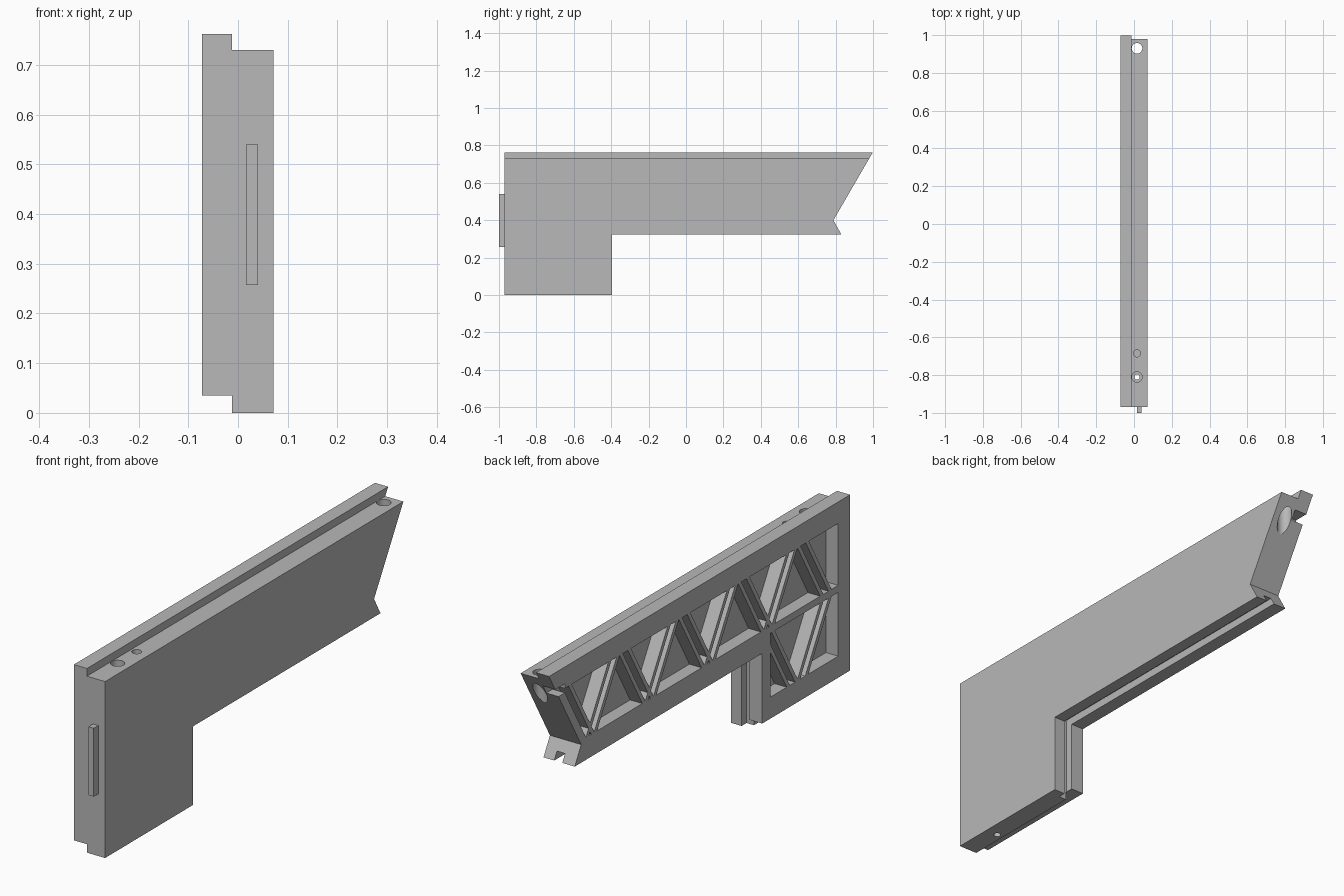
import bpy, bmesh, math

cube = bpy.data.objects.get("Cube")
if cube:
    bpy.data.objects.remove(cube, do_unlink=True)

grey = bpy.data.materials.new("plain grey")
grey.use_nodes = True
COLOUR = (0.48, 0.48, 0.48, 1)
grey.diffuse_color = COLOUR
grey.node_tree.nodes["Principled BSDF"].inputs["Base Color"].default_value = COLOUR

LEFT, RIGHT, STEP = -0.072, 0.071, -0.012   # side faces and lap joint
FLOOR = -0.016                              # bottom of the lattice pockets
TAN = math.tan(math.radians(30))


def finish(name, bm):
    bmesh.ops.recalc_face_normals(bm, faces=bm.faces)
    mesh = bpy.data.meshes.new(name)
    bm.to_mesh(mesh)
    bm.free()
    mesh.materials.append(grey)
    obj = bpy.data.objects.new(name, mesh)
    bpy.context.collection.objects.link(obj)
    return obj


def prism(name, outline, x0, x1):
    """Extrude a (y, z) outline from x0 to x1."""
    bm = bmesh.new()
    face = bm.faces.new([bm.verts.new((x0, y, z)) for y, z in outline])
    grown = bmesh.ops.extrude_face_region(bm, geom=[face])["geom"]
    verts = [v for v in grown if isinstance(v, bmesh.types.BMVert)]
    bmesh.ops.translate(bm, verts=verts, vec=(x1 - x0, 0, 0))
    return finish(name, bm)


def box(name, x0, x1, y0, y1, z0, z1):
    return prism(name, [(y0, z0), (y1, z0), (y1, z1), (y0, z1)], x0, x1)


def cylinder(name, x, y, radius, z0, z1):
    bm = bmesh.new()
    bmesh.ops.create_cone(bm, cap_ends=True, segments=32, radius1=radius,
                          radius2=radius, depth=z1 - z0)
    bmesh.ops.translate(bm, verts=bm.verts, vec=(x, y, (z0 + z1) / 2))
    return finish(name, bm)


# Main panel with its slanted, notched back end
panel = prism("panel", [(-0.97, 0), (-0.395, 0), (-0.395, 0.325), (0.83, 0.325),
                        (0.788, 0.4), (0.998, 0.762), (-0.97, 0.762)], LEFT, RIGHT)

# Lattice layout
MID, PITCH, FIRST = 0.402, 0.3875, 0.73
UPPER, LOWER = (0.417, 0.673), (0.124, 0.388)
FRONT_EDGE = -0.892


def slant(node, z):
    return node + TAN * (z - MID)


cutters = [
    # Lap joint steps
    box("top_step_cutter", STEP, 0.2, -1.2, 1.2, 0.73, 0.9),
    box("bottom_step_cutter", -0.2, STEP, -1.2, 0, -0.1, 0.035),
    # Groove under the arm and down the inner edge
    box("arm_groove_cutter", -0.015, 0.022, -0.427, 1.0, 0.2, 0.357),
    box("edge_groove_cutter", -0.015, 0.022, -0.427, -0.3, -0.1, 0.3),
    # Bolt holes
    cylinder("back_hole_cutter", 0.016, 0.93, 0.028, 0.45, 0.9),
    cylinder("counterbore_cutter", 0.016, -0.81, 0.027, 0.63, 0.9),
    cylinder("through_hole_cutter", 0.016, -0.81, 0.014, -0.1, 0.7),
    cylinder("pin_hole_cutter", 0.016, -0.685, 0.019, 0.63, 0.9),
    # Nut slot at the back end
    box("nut_slot_cutter", -0.2, -0.016, 0.895, 1.2, 0.655, 0.692),
    # Lattice pockets
    prism("upper_pocket_cutter",
          [(FRONT_EDGE, UPPER[0]), (slant(FIRST, UPPER[0]) + 0.018, UPPER[0]),
           (slant(FIRST, UPPER[1]) + 0.018, UPPER[1]), (FRONT_EDGE, UPPER[1])],
          -0.2, FLOOR),
    box("lower_pocket_cutter", -0.2, FLOOR, FRONT_EDGE, -0.448, *LOWER),
]
for cutter in cutters:
    mod = panel.modifiers.new(cutter.name, "BOOLEAN")
    mod.operation = "DIFFERENCE"
    mod.solver = "EXACT"
    mod.object = cutter
    cutter.hide_render = True

# Apply the cuts and drop the cutters
bpy.context.view_layer.update()
graph = bpy.context.evaluated_depsgraph_get()
cut_mesh = bpy.data.meshes.new_from_object(panel.evaluated_get(graph))
panel.modifiers.clear()
panel.data = cut_mesh
panel.data.materials.clear()
panel.data.materials.append(grey)
for cutter in cutters:
    bpy.data.objects.remove(cutter, do_unlink=True)


# Diagonal ribs in pairs with a slit between them
def strut(name, node, node_z, lean, span, offsets=(-0.027, 0.027)):
    z0, z1 = span[0] - 0.003, span[1] + 0.003
    for i, offset in enumerate(offsets):
        def at(z, side):
            return (node + lean * TAN * (z - node_z) + offset + side * 0.01, z)
        prism(f"{name}_rib_{i + 1}", [at(z0, -1), at(z0, 1), at(z1, 1), at(z1, -1)],
              LEFT, FLOOR + 0.003)


for k in range(5):
    node = FIRST - PITCH * k
    strut(f"upper_back_strut_{k + 1}", node, MID, 1, UPPER,
          (-0.027,) if k == 0 else (-0.027, 0.027))
    if k < 4:
        strut(f"upper_front_strut_{k + 1}", node, MID, -1, UPPER)

low_node = FIRST - PITCH * 3.5
strut("lower_back_strut", low_node, MID - PITCH / 2 / TAN, 1, LOWER)
strut("lower_front_strut", low_node, MID - PITCH / 2 / TAN, -1, LOWER)

# Tongue on the front edge
box("front_tongue", 0.016, 0.04, -1.0, -0.965, 0.257, 0.54)

# Smooth the hole walls, keep every edge crisp
bpy.ops.object.select_all(action="DESELECT")
panel.select_set(True)
bpy.context.view_layer.objects.active = panel
bpy.ops.object.shade_smooth_by_angle(angle=math.radians(30))
